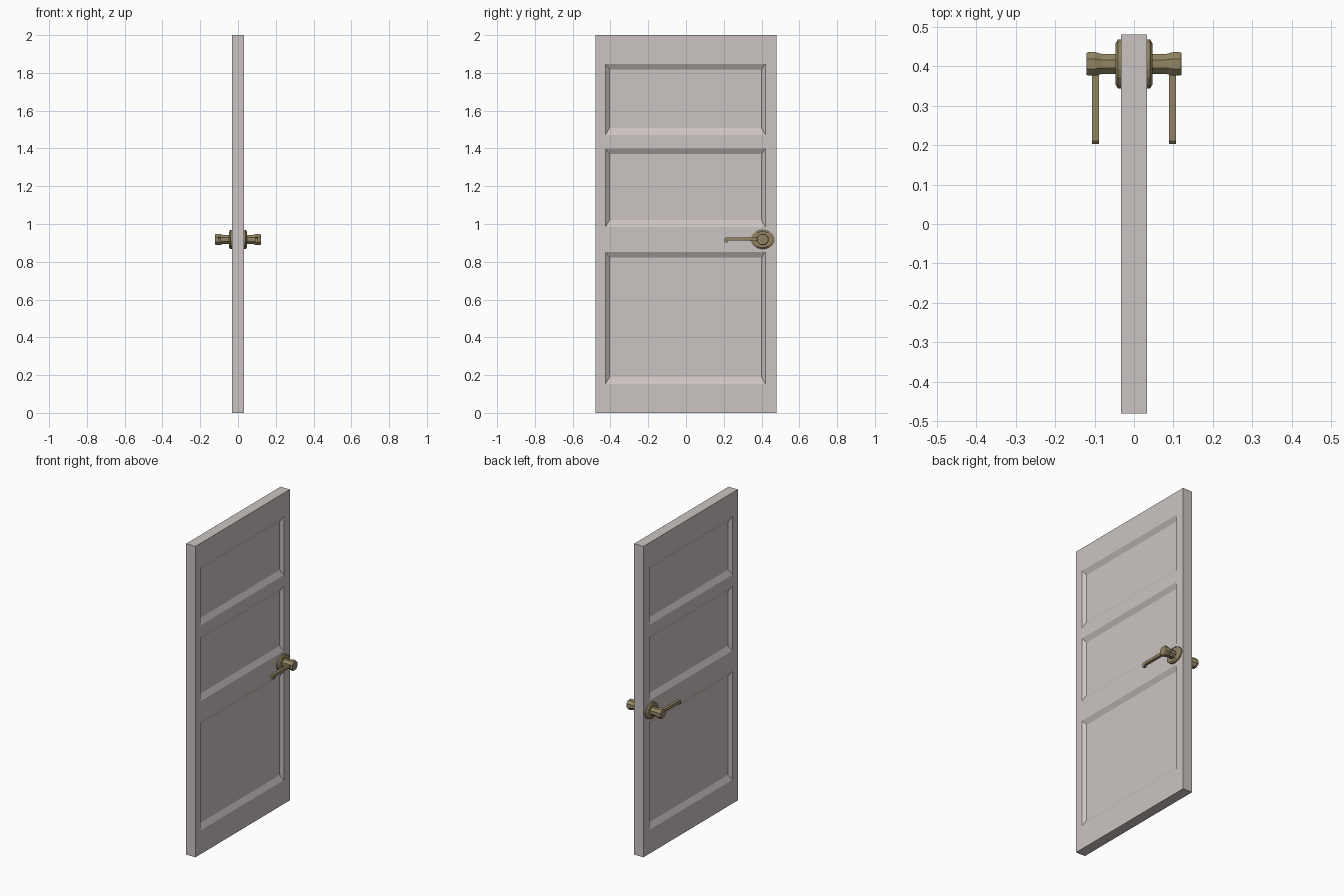
import bpy, bmesh, math

if "Cube" in bpy.data.objects:
    bpy.data.objects.remove(bpy.data.objects["Cube"])


def material(name, rgb):
    m = bpy.data.materials.new(name)
    m.diffuse_color = (*rgb, 1)
    m.use_nodes = True
    m.node_tree.nodes["Principled BSDF"].inputs["Base Color"].default_value = m.diffuse_color
    return m


PAINT = material("warm_white_paint", (0.60, 0.55, 0.535))
BRASS = material("aged_brass", (0.29, 0.235, 0.125))


def finish(name, bm, mat, mirror=False):
    bmesh.ops.remove_doubles(bm, verts=bm.verts, dist=1e-5)
    bmesh.ops.recalc_face_normals(bm, faces=bm.faces)
    me = bpy.data.meshes.new(name)
    bm.to_mesh(me)
    bm.free()
    me.materials.append(mat)
    ob = bpy.data.objects.new(name, me)
    bpy.context.collection.objects.link(ob)
    if mirror:
        ob.modifiers.new("both_sides", 'MIRROR').use_axis[0] = True
    return ob


def face(bm, pts):
    return bm.faces.new([bm.verts.new(p) for p in pts])


def rect(x, y0, y1, z0, z1):
    return [(x, y0, z0), (x, y1, z0), (x, y1, z1), (x, y0, z1)]


# Door leaf: both faces are grids whose odd middle cells are sunk panels
T, DEPTH = 0.033, 0.017
YS = [-0.48, -0.426, 0.42, 0.48]
ZS = [0, 0.153, 0.852, 0.984, 1.40, 1.472, 1.848, 2.0]
bm = bmesh.new()
for s in (-1, 1):
    for i in range(len(YS) - 1):
        for j in range(len(ZS) - 1):
            y0, y1, z0, z1 = YS[i], YS[i + 1], ZS[j], ZS[j + 1]
            outer = rect(s * T, y0, y1, z0, z1)
            if i == 1 and j % 2 == 1:
                inner = rect(s * (T - DEPTH), y0 + 0.021, y1 - 0.02, z0 + 0.036, z1 - 0.03)
                face(bm, inner)
                for k in range(4):
                    n = (k + 1) % 4
                    face(bm, [outer[k], outer[n], inner[n], inner[k]])
            else:
                face(bm, outer)
# Door edges
for j in range(len(ZS) - 1):
    for y in (YS[0], YS[-1]):
        face(bm, [(-T, y, ZS[j]), (T, y, ZS[j]), (T, y, ZS[j + 1]), (-T, y, ZS[j + 1])])
for i in range(len(YS) - 1):
    for z in (ZS[0], ZS[-1]):
        face(bm, [(-T, YS[i], z), (T, YS[i], z), (T, YS[i + 1], z), (-T, YS[i + 1], z)])
finish("door_leaf", bm, PAINT)


def turned(name, rings, n, yc, zc):
    """Stack of (x, y half-width, z half-width) rings along x."""
    bm = bmesh.new()
    k = 1 / math.cos(math.pi / n)
    loops = []
    for x, ry, rz in rings:
        angles = [(i + 0.5) * math.tau / n for i in range(n)]
        loops.append([bm.verts.new((x, yc + ry * k * math.cos(a), zc + rz * k * math.sin(a)))
                      for a in angles])
    for a, b in zip(loops, loops[1:]):
        for i in range(n):
            j = (i + 1) % n
            bm.faces.new([a[i], a[j], b[j], b[i]])
    bm.faces.new(loops[0])
    bm.faces.new(loops[-1])
    finish(name, bm, BRASS, mirror=True)


# Oval back plate and flared neck of the handle
turned("handle_rosette",
       [(0.030, 0.062, 0.050), (0.041, 0.062, 0.050), (0.047, 0.052, 0.042)], 16, 0.406, 0.918)
turned("handle_neck",
       [(0.040, 0.025, 0.025), (0.081, 0.025, 0.025), (0.099, 0.030, 0.030),
        (0.116, 0.030, 0.030), (0.121, 0.027, 0.027)], 8, 0.406, 0.918)

# Lever: side profile with a small drop at the tip, extruded across x
profile = [(0.385, 0.930), (0.385, 0.911), (0.223, 0.912), (0.219, 0.902),
           (0.203, 0.902), (0.203, 0.922), (0.210, 0.928)]
bm = bmesh.new()
f = face(bm, [(0.089, y, z) for y, z in profile])
ext = bmesh.ops.extrude_face_region(bm, geom=[f], use_keep_orig=True)
bmesh.ops.translate(bm, vec=(0.018, 0, 0),
                    verts=[v for v in ext["geom"] if isinstance(v, bmesh.types.BMVert)])
finish("handle_lever", bm, BRASS, mirror=True)
